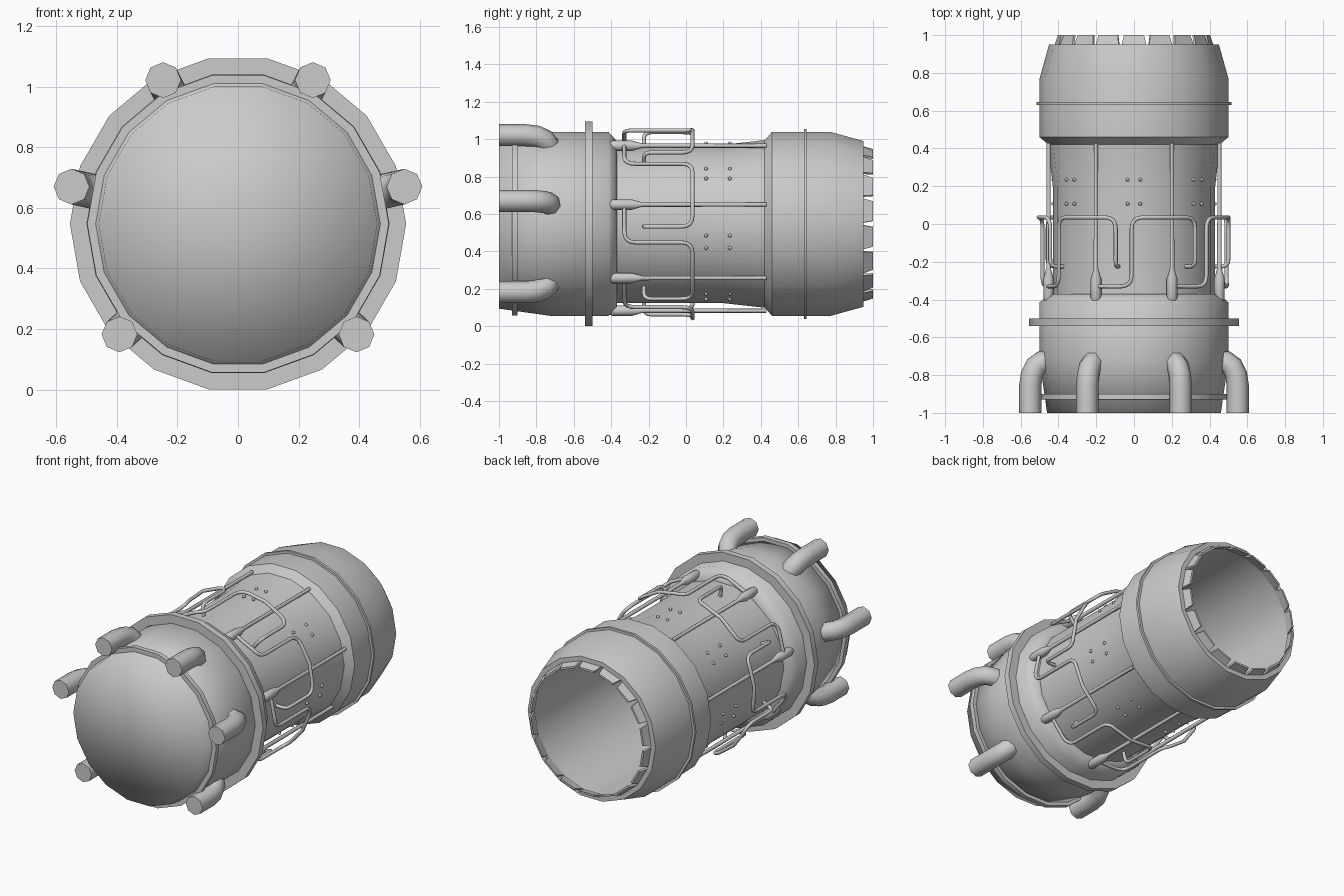
import bpy, bmesh, math
from mathutils import Vector

if "Cube" in bpy.data.objects:
    bpy.data.objects.remove(bpy.data.objects["Cube"])

CZ = 0.547                      # height of the main axis
STEP = 360 / 7                  # seven-fold spacing of rods and pipes


def polar(angle, y, r):
    a = math.radians(angle)
    return Vector((r * math.cos(a), y, CZ + r * math.sin(a)))


def finish(name, bm, smooth=30):
    bmesh.ops.remove_doubles(bm, verts=bm.verts, dist=1e-5)
    me = bpy.data.meshes.new(name)
    bm.to_mesh(me)
    bm.free()
    ob = bpy.data.objects.new(name, me)
    bpy.context.collection.objects.link(ob)
    shade(ob, smooth)
    return ob


def shade(ob, smooth):
    bpy.ops.object.select_all(action='DESELECT')
    ob.select_set(True)
    bpy.context.view_layer.objects.active = ob
    if smooth >= 180:
        bpy.ops.object.shade_smooth()
    elif smooth:
        bpy.ops.object.shade_smooth_by_angle(angle=math.radians(smooth))


def lathe(name, profile, sides=18, centre=(0, CZ), smooth=30):
    """Spin (radius, y) points around an axis parallel to y."""
    bm = bmesh.new()
    rings = []
    for r, y in profile:
        rings.append([bm.verts.new((centre[0] + r * math.cos(math.tau * k / sides), y,
                                    centre[1] + r * math.sin(math.tau * k / sides)))
                      for k in range(sides)])
    for a, b in zip(rings, rings[1:]):
        for k in range(sides):
            n = (k + 1) % sides
            bm.faces.new((a[k], b[k], b[n], a[n]))
    return finish(name, bm, smooth)


def band(name, r_in, r_out, y0, y1):
    return lathe(name, [(r_in, y0), (r_out, y0), (r_out, y1), (r_in, y1), (r_in, y0)])


def fillet(points, radius, n=4):
    """Round the corners of a polyline."""
    pts = [Vector(p) for p in points]
    out = [pts[0]]
    for p, c, q in zip(pts, pts[1:], pts[2:]):
        u, v = p - c, q - c
        if u.angle(v) > 2.6:
            out.append(c)
            continue
        d = min(radius, u.length * 0.48, v.length * 0.48)
        a, b = c + u.normalized() * d, c + v.normalized() * d
        for i in range(n + 1):
            t = i / n
            out.append(a * (1 - t) ** 2 + c * 2 * t * (1 - t) + b * t * t)
    return out + [pts[-1]]


def tube(name, points, radius, res=2, smooth=50):
    cu = bpy.data.curves.new(name, 'CURVE')
    cu.dimensions = '3D'
    cu.bevel_depth = radius
    cu.bevel_resolution = res
    cu.use_fill_caps = True
    sp = cu.splines.new('POLY')
    sp.points.add(len(points) - 1)
    for p, co in zip(sp.points, points):
        p.co = (*co, 1)
    ob = bpy.data.objects.new(name, cu)
    bpy.context.collection.objects.link(ob)
    bpy.ops.object.select_all(action='DESELECT')
    ob.select_set(True)
    bpy.context.view_layer.objects.active = ob
    bpy.ops.object.convert(target='MESH')
    shade(bpy.context.object, smooth)


# Hull: front shell with soft-shaded cap, waist, hollow rear shell
lathe("front_shell", [(0, -1), (0.46, -1), (0.5, -0.72), (0.5, -0.415), (0.45, -0.37), (0.42, -0.37)],
      smooth=180)
lathe("waist", [(0.43, -0.38), (0.43, 0.2), (0.455, 0.42)])
lathe("rear_shell", [(0.44, 0.41), (0.5, 0.46), (0.5, 0.77), (0.45, 0.95), (0.42, 0.95),
                     (0.42, -0.95), (0, -0.95)])

# Bands around the hull
band("front_flange", 0.48, 0.555, -0.54, -0.5)
band("nose_band", 0.45, 0.498, -0.93, -0.9)
band("rear_band", 0.48, 0.515, 0.63, 0.645)

# Tapered nozzle petals around the rear opening
bm = bmesh.new()
for k in range(18):
    mid = math.radians(10 + 20 * k)
    rad = Vector((math.cos(mid), 0, math.sin(mid)))
    tan = Vector((-math.sin(mid), 0, math.cos(mid)))
    rows = []
    for r, y, w in ((0.42, 0.93, 0.07), (0.4, 1.0, 0.053)):
        rows.append([bm.verts.new(Vector((0, y, CZ)) + rad * rr + tan * s)
                     for rr, s in ((r, -w), (r, w), (r - 0.012, w), (r - 0.012, -w))])
    a, b = rows
    for i in range(4):
        j = (i + 1) % 4
        bm.faces.new((a[i], b[i], b[j], a[j]))
    bm.faces.new(b[::-1])
    bm.faces.new(a)
bmesh.ops.recalc_face_normals(bm, faces=bm.faces)
finish("nozzle_petals", bm, 0)

# Thick elbow pipes at the front, three per side
for i, (ang, r) in enumerate(((62.5, 0.535), (12.6, 0.563), (-43, 0.535))):
    for side, a in (("right", ang), ("left", 180 - ang)):
        path = [polar(a, y, r + dr) for y, dr in
                ((-1, 0), (-0.86, 0), (-0.8, -0.008), (-0.755, -0.03), (-0.73, -0.065), (-0.72, -0.13))]
        tube(f"elbow_pipe_{side}_{i + 1}", path, 0.059)

# Rods with end fittings, bent pipes and rivets, repeated seven times
for i in range(7):
    a0 = 90 - STEP / 2 - i * STEP
    c = polar(a0, 0, 0.464)
    lathe(f"rod_{i + 1}", [(0, -0.41), (0.021, -0.41), (0.028, -0.39), (0.028, -0.29), (0.012, -0.235),
                           (0.011, 0.43), (0, 0.43)], 8, (c.x, c.z), 50)

    # Path in unrolled space: (arc length, y, radius)
    k = math.radians(0.5)
    flat = [(0, -0.33, 0.47), (24.3 * k, -0.33, 0.5), (24.3 * k, 0.035, 0.5), (45 * k, 0.035, 0.508),
            (66 * k, 0.035, 0.5), (66 * k, -0.225, 0.5), (66 * k, -0.225, 0.42)]
    tube(f"bent_pipe_{i + 1}", [polar(a0 - p.x / k, p.y, p.z) for p in fillet(flat, 0.06)], 0.011)

    # Four rivets between neighbouring rods
    bm = bmesh.new()
    for da in (-4.5, 4.5):
        for y in (0.107, 0.235):
            res = bmesh.ops.create_icosphere(bm, subdivisions=1, radius=0.011)
            bmesh.ops.translate(bm, verts=res["verts"], vec=polar(a0 - STEP / 2 + da, y, 0.432))
    finish(f"rivets_{i + 1}", bm, 60)
